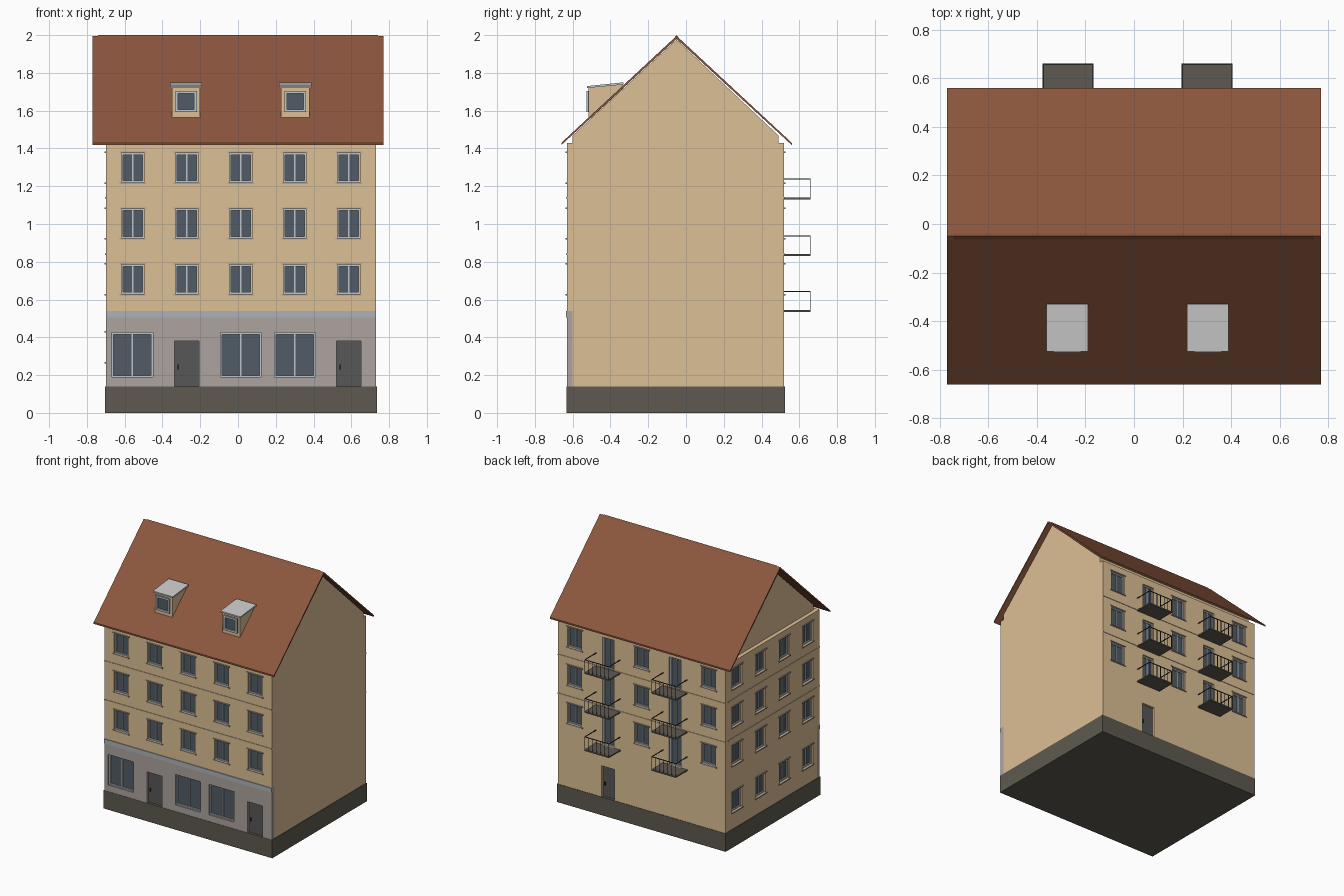
import bpy, bmesh
from math import pi
from mathutils import Matrix

if "Cube" in bpy.data.objects:
    bpy.data.objects.remove(bpy.data.objects["Cube"])

MATS = {}
COL = {
    "plaster": (0.72, 0.525, 0.30), "stone": (0.42, 0.37, 0.348), "base": (0.113, 0.102, 0.082),
    "tile": (0.261, 0.093, 0.047), "glass": (0.082, 0.108, 0.133), "frame": (0.52, 0.555, 0.59),
    "door": (0.095, 0.095, 0.095), "metal": (0.04, 0.04, 0.04), "fascia": (0.42, 0.45, 0.48),
}


def finish(name, bm, col=None, M=Matrix()):
    bmesh.ops.recalc_face_normals(bm, faces=bm.faces)
    me = bpy.data.meshes.new(name)
    bm.to_mesh(me)
    bm.free()
    ob = bpy.data.objects.new(name, me)
    bpy.context.collection.objects.link(ob)
    ob.matrix_world = M
    if col:
        if col not in MATS:
            MATS[col] = bpy.data.materials.new(col)
            MATS[col].diffuse_color = (*COL[col], 1)
        me.materials.append(MATS[col])
    return ob


def boxes(name, items, col=None, M=Matrix()):
    """One object made of boxes given as (x0, x1, y0, y1, z0, z1)."""
    bm = bmesh.new()
    for x0, x1, y0, y1, z0, z1 in items:
        m = Matrix.Translation(((x0 + x1) / 2, (y0 + y1) / 2, (z0 + z1) / 2))
        bmesh.ops.create_cube(bm, size=1, matrix=m @ Matrix.Diagonal((x1 - x0, y1 - y0, z1 - z0, 1)))
    return finish(name, bm, col, M)


def prism(name, x0, x1, profile, col=None):
    """Extrude a (y, z) profile along x."""
    bm = bmesh.new()
    a = [bm.verts.new((x0, y, z)) for y, z in profile]
    b = [bm.verts.new((x1, y, z)) for y, z in profile]
    bm.faces.new(a)
    bm.faces.new(b)
    n = len(a)
    for i in range(n):
        j = (i + 1) % n
        bm.faces.new((a[i], a[j], b[j], b[i]))
    return finish(name, bm, col)


T = 0.03  # facade thickness


def panel(name, u, z0, z1, holes, col, M):
    """Facade slab of half width u with rectangular openings (x0, x1, z0, z1)."""
    xs = sorted({-u, u} | {round(v, 4) for h in holes for v in h[:2]})
    zs = sorted({z0, z1} | {round(v, 4) for h in holes for v in h[2:]})
    bm = bmesh.new()
    grid = [[bm.verts.new((x, -T / 2, z)) for z in zs] for x in xs]
    for i in range(len(xs) - 1):
        for j in range(len(zs) - 1):
            cx, cz = (xs[i] + xs[i + 1]) / 2, (zs[j] + zs[j + 1]) / 2
            if not any(h[0] < cx < h[1] and h[2] < cz < h[3] for h in holes):
                bm.faces.new((grid[i][j], grid[i + 1][j], grid[i + 1][j + 1], grid[i][j + 1]))
    bmesh.ops.delete(bm, geom=[v for v in bm.verts if not v.link_faces], context='VERTS')
    mod = finish(name, bm, col, M).modifiers.new("thickness", 'SOLIDIFY')
    mod.thickness, mod.offset = T, 0


def windows(side, holes, M, f=0.009, mullion=True):
    boxes(side + "_window_glass", [(a, b, -0.009, -0.003, c, d) for a, b, c, d in holes], "glass", M)
    fr = []
    for a, b, c, d in holes:
        m = (a + b) / 2
        fr += [(a, a + f, -0.018, -0.003, c, d), (b - f, b, -0.018, -0.003, c, d),
               (a + f, b - f, -0.018, -0.003, c, c + f), (a + f, b - f, -0.018, -0.003, d - f, d)]
        if mullion:
            fr.append((m - 0.004, m + 0.004, -0.016, -0.003, c + f, d - f))
    boxes(side + "_window_frames", fr, "frame", M)


def trims(side, holes, u, M):
    """Sills, lintels and storey bands."""
    s = [(a - 0.01, b + 0.01, -T - 0.007, -T, z, z + 0.008)
         for a, b, c, d in holes for z in (c - 0.008, d)]
    boxes(side + "_sills", s, "stone", M)
    boxes(side + "_bands", [(-u, u, -T - 0.004, -T, z, z + 0.008) for z in (0.836, 1.136)], "plaster", M)


def opening(x, z, w=0.12, h=0.155):
    return (x - w / 2, x + w / 2, z, z + h)


def doors(name, holes, M):
    boxes(name, [(a, b, -0.012, -0.003, c, d) for a, b, c, d in holes], "door", M)
    boxes(name + "_handles", [(a + 0.015, a + 0.023, -0.022, -0.012, 0.23, 0.255) for a, *_ in holes], "metal", M)


CX, CY, ROWS = 0.015, -0.055, (0.63, 0.925, 1.22)
COLS = [0.286 * k for k in range(-2, 3)]
FRONT = Matrix.Translation((CX, -0.60, 0))
BACK = Matrix.Translation((CX, 0.49, 0)) @ Matrix.Rotation(pi, 4, 'Z')
LEFT = Matrix.Translation((-0.67, CY, 0)) @ Matrix.Rotation(-pi / 2, 4, 'Z')

# plinth, gabled core and roof
boxes("plinth", [(-0.705, 0.735, -0.632, 0.523, 0, 0.14)], "base")
prism("gabled_core", -0.67, 0.73, [(-0.60, 0.14), (0.49, 0.14), (0.49, 1.468), (-0.05, 1.976), (-0.60, 1.468)], "plaster")
prism("roof", -0.77, 0.77, [(-0.66, 1.43), (-0.05, 1.996), (0.56, 1.43), (0.56, 1.418), (-0.05, 1.98), (-0.66, 1.418)], "tile")
prism("ridge_cap", -0.74, 0.74, [(-0.068, 1.978), (-0.05, 2.0), (-0.032, 1.978)], "tile")

# front upper facade
wins = [opening(x, z) for x in COLS for z in ROWS]
panel("front_facade", 0.715, 0.54, 1.43, wins, "plaster", FRONT)
windows("front", wins, FRONT)
trims("front", wins, 0.715, FRONT)

# shopfront
shop = [(x - CX, x - CX + 0.216, 0.19, 0.425) for x in (-0.667, -0.093, 0.193)]
sdoors = [opening(x, 0.14, 0.13, 0.24) for x in (COLS[1], COLS[4])]
panel("shop_facade", 0.715, 0.14, 0.54, shop + sdoors, "stone", FRONT)
windows("shop", shop, FRONT)
doors("shop_doors", sdoors, FRONT)
boxes("shop_fascia", [(-0.715, 0.715, -T - 0.006, -T, 0.505, 0.54)], "fascia", FRONT)

# back facade with balcony doors
wins = [opening(COLS[k], z) for k in (0, 2, 4) for z in ROWS]
bal = [opening(COLS[k], z - 0.085, 0.10, 0.24) for k in (1, 3) for z in ROWS]
bdoor = [opening(COLS[1], 0.14, 0.11, 0.24)]
panel("back_facade", 0.715, 0.14, 1.43, wins + bal + bdoor, "plaster", BACK)
windows("back", wins, BACK)
windows("balcony_door", bal, BACK)
doors("back_door", bdoor, BACK)
trims("back", wins, 0.715, BACK)

# balconies: slab, rails, posts
slabs, rails = [], []
for x in (COLS[1], COLS[3]):
    for z in (0.535, 0.83, 1.13):
        a, b, y, r = x - 0.105, x + 0.105, -0.17, 0.005
        slabs.append((a, b, y, -T, z, z + 0.01))
        top = z + 0.11
        rails += [(a, b, y, y + r, top - r, top)]
        rails += [(e, e + r, y + r, -T, top - r, top) for e in (a, b - r)]
        rails += [(a + (b - a - r) * i / 6, a + (b - a - r) * i / 6 + 0.004, y, y + 0.004, z + 0.01, top - r)
                  for i in range(7)]
boxes("balcony_slabs", slabs, "base", BACK)
boxes("balcony_rails", rails, "metal", BACK)

# left side facade
wins = [opening(0.2875 * k, z) for k in (-1.5, -0.5, 0.5, 1.5) for z in (0.27,) + ROWS]
panel("left_facade", 0.545, 0.14, 1.43, wins, "plaster", LEFT)
windows("left", wins, LEFT)
trims("left", wins, 0.545, LEFT)

# dormers
for side, x in (("left", -0.275), ("right", 0.303)):
    prism(side + "_dormer", x - 0.075, x + 0.075,
          [(-0.515, 1.55), (-0.515, 1.722), (-0.335, 1.74), (-0.33, 1.72)], "plaster")
    prism(side + "_dormer_roof", x - 0.085, x + 0.085, [(-0.525, 1.72), (-0.525, 1.73), (-0.33, 1.75), (-0.33, 1.738)])
    windows(side + "_dormer", [(x - 0.057, x + 0.057, 1.593, 1.705)], Matrix.Translation((0, -0.51, 0)), 0.014, False)

for m in bpy.data.materials:
    if m.users and not m.is_grease_pencil:
        m.use_nodes = True
        m.node_tree.nodes["Principled BSDF"].inputs["Base Color"].default_value = m.diffuse_color
